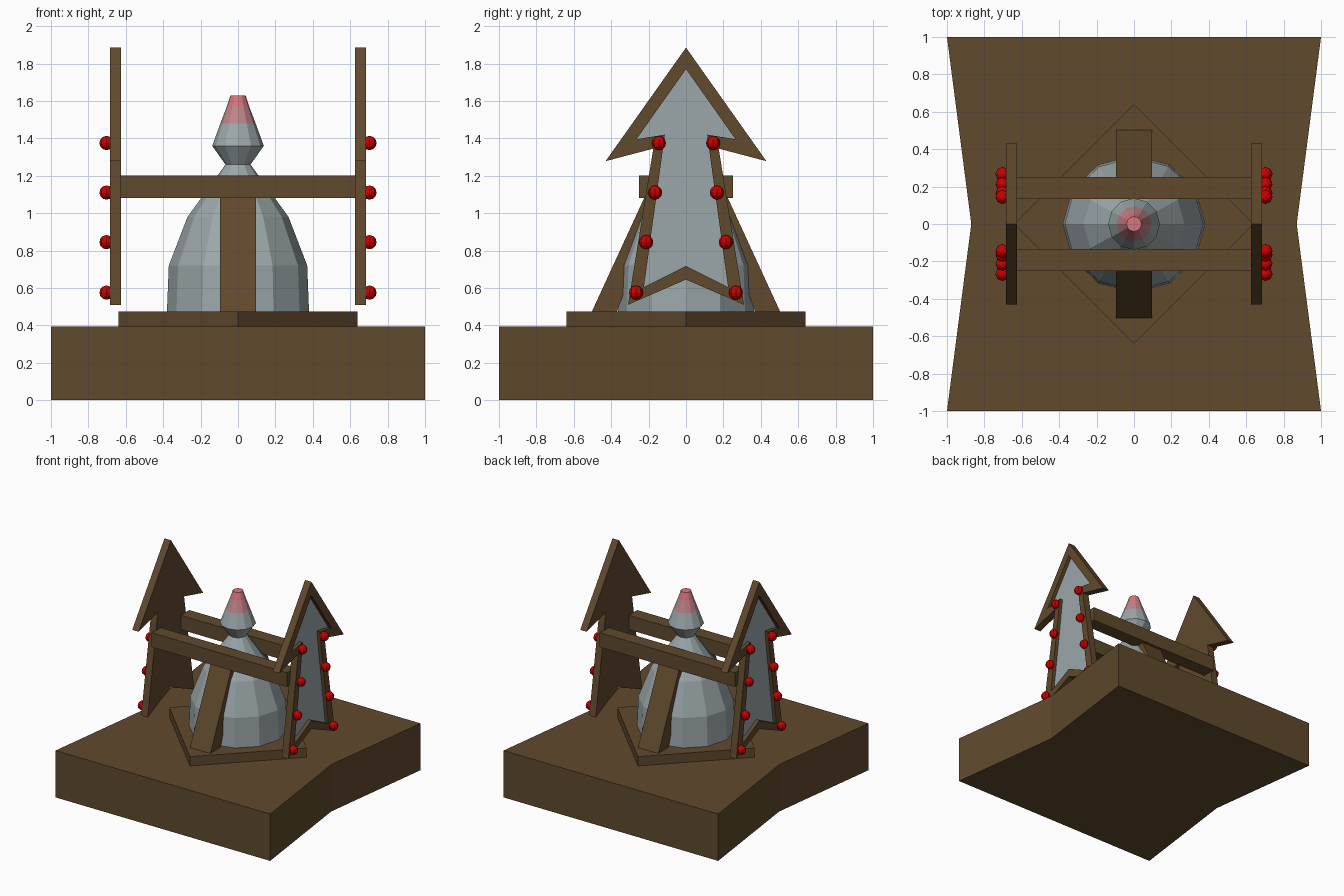
import bpy, bmesh, math

if "Cube" in bpy.data.objects:
    bpy.data.objects.remove(bpy.data.objects["Cube"])


def material(name, rgb):
    m = bpy.data.materials.new(name)
    m.diffuse_color = (*rgb, 1)
    m.use_nodes = True
    m.node_tree.nodes["Principled BSDF"].inputs["Base Color"].default_value = m.diffuse_color
    return m


WOOD = material("brown wood", (0.117, 0.067, 0.026))
METAL = material("blue grey metal", (0.33, 0.39, 0.40))
RED = material("red", (0.60, 0.0, 0.0))
PINK = material("pale pink", (0.52, 0.23, 0.25))
ROSE = material("rose", (0.66, 0.18, 0.20))


def finish(name, bm, mats):
    bmesh.ops.recalc_face_normals(bm, faces=bm.faces[:])
    me = bpy.data.meshes.new(name)
    bm.to_mesh(me)
    bm.free()
    for m in mats:
        me.materials.append(m)
    ob = bpy.data.objects.new(name, me)
    bpy.context.collection.objects.link(ob)
    return ob


def bridge(bm, a, b, mat=0):
    """Quads between two closed loops of equal length."""
    for i in range(len(a)):
        j = (i + 1) % len(a)
        bm.faces.new((a[i], a[j], b[j], b[i])).material_index = mat


def prism(name, loop_a, loop_b, mat=WOOD):
    bm = bmesh.new()
    a = [bm.verts.new(p) for p in loop_a]
    b = [bm.verts.new(p) for p in loop_b]
    bm.faces.new(a)
    bm.faces.new(b)
    bridge(bm, a, b)
    return finish(name, bm, [mat])


def slab(name, outline, z0, z1):
    prism(name, [(x, y, z0) for x, y in outline], [(x, y, z1) for x, y in outline])


# Waisted base block and diamond plinth
slab("base", [(-1, -1), (1, -1), (0.87, 0), (1, 1), (-1, 1), (-0.87, 0)], 0, 0.395)
slab("plinth", [(0.64, 0), (0, 0.64), (-0.64, 0), (0, -0.64)], 0.395, 0.473)

# Bell with finial, turned from a profile; tip coloured by height
profile = [(0.38, 0.47), (0.37, 0.72), (0.27, 0.98), (0.19, 1.09), (0.067, 1.26),
           (0.138, 1.36), (0.094, 1.48), (0.06, 1.57), (0.04, 1.63)]
SIDES = 12
bm = bmesh.new()
rings = []
for r, z in profile:
    sy = 0.96 if z < 1.2 else 1.0
    rings.append([bm.verts.new((r * math.cos(2 * math.pi * k / SIDES),
                                sy * r * math.sin(2 * math.pi * k / SIDES), z))
                  for k in range(SIDES)])
for lo, hi in zip(rings, rings[1:]):
    bridge(bm, lo, hi)
bm.faces.new(rings[0])
bm.faces.new(rings[-1])
for f in bm.faces:
    z = f.calc_center_median().z
    f.material_index = 2 if z > 1.58 else 1 if z > 1.48 else 0
finish("bell", bm, [METAL, PINK, ROSE])

# Cross beams and leaning struts, front and back
for s, side in ((-1, "front"), (1, "back")):
    section = [(0.135, 1.08), (0.25, 1.08), (0.25, 1.20), (0.135, 1.20)]
    prism(side + "_beam", [(-0.63, s * y, z) for y, z in section],
          [(0.63, s * y, z) for y, z in section])
    section = [(0.37, 0.47), (0.505, 0.47), (0.215, 1.10), (0.14, 1.10)]
    prism(side + "_strut", [(-0.095, s * y, z) for y, z in section],
          [(0.095, s * y, z) for y, z in section])


def arrow_outline(apex, half, notch):
    return [apex] + half + [notch] + [(-y, z) for y, z in reversed(half)]


# Arrow boards with a recessed panel, and their red studs
outer = arrow_outline((0, 1.885), [(0.43, 1.278), (0.175, 1.345), (0.31, 0.51)], (0, 0.645))
inner = arrow_outline((0, 1.77), [(0.265, 1.395), (0.113, 1.42), (0.225, 0.605)], (0, 0.717))
studs = [(0.145, 1.375), (0.165, 1.11), (0.213, 0.845), (0.267, 0.575)]
for s, side in ((-1, "left"), (1, "right")):
    bm = bmesh.new()

    def loop(pts, x):
        return [bm.verts.new((s * x, y, z)) for y, z in pts]

    back, front = loop(outer, 0.625), loop(outer, 0.685)
    rim, floor = loop(inner, 0.685), loop(inner, 0.655)
    bm.faces.new(back)
    bridge(bm, back, front)
    bridge(bm, front, rim)
    bridge(bm, rim, floor)
    bm.faces.new(floor).material_index = 1
    finish(side + "_arrow_board", bm, [WOOD, METAL])

    bm = bmesh.new()
    for y, z in studs:
        for t in (-1, 1):
            new = bmesh.ops.create_uvsphere(bm, u_segments=8, v_segments=6, radius=0.038)
            bmesh.ops.translate(bm, verts=new["verts"], vec=(s * 0.703, t * y, z))
    finish(side + "_studs", bm, [RED])
